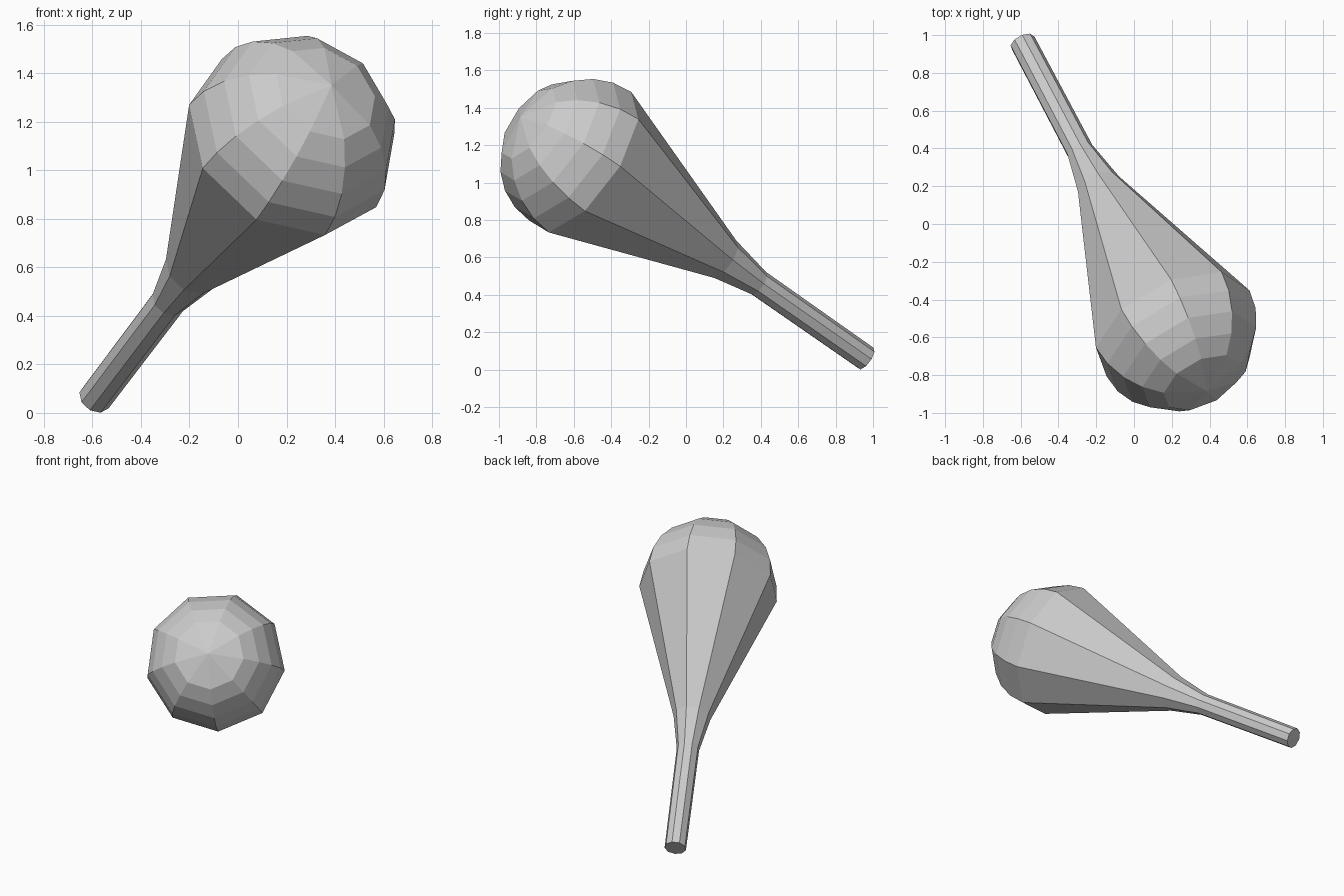
import bpy, bmesh
from math import sin, cos, pi, radians
from mathutils import Vector

if "Cube" in bpy.data.objects:
    bpy.data.objects.remove(bpy.data.objects["Cube"])

SIDES = 9
base = Vector((-0.59, 0.962, 0.06))      # centre of the handle end
ball = Vector((0.207, -0.547, 1.114))    # centre of the rounded head
R = 0.45

# Tilted frame: axis runs from handle to head, u points at one corner
axis = (ball - base).normalized()
length = (ball - base).length
u = Vector((0.403, 0.19, -0.024))
u = (u - axis * u.dot(axis)).normalized()
v = axis.cross(u)

# Profile (distance along axis, radius): handle, neck flare, then dome
profile = [(0, 0.07), (0.765, 0.073), (1.012, 0.12)]
for deg in (0, 15, 30, 45, 60):
    a = radians(deg)
    profile.append((length + R * sin(a), R * cos(a)))

bm = bmesh.new()
rings = []
for t, r in profile:
    ring = []
    for i in range(SIDES):
        a = 2 * pi * i / SIDES
        ring.append(bm.verts.new(base + axis * t + (u * cos(a) + v * sin(a)) * r))
    rings.append(ring)

# Side walls
for lo, hi in zip(rings, rings[1:]):
    for i in range(SIDES):
        j = (i + 1) % SIDES
        bm.faces.new((lo[i], lo[j], hi[j], hi[i]))

# Flat handle end and pointed fan on the dome
bm.faces.new(rings[0][::-1])
pole = bm.verts.new(base + axis * (length + R))
for i in range(SIDES):
    bm.faces.new((rings[-1][i], rings[-1][(i + 1) % SIDES], pole))

bmesh.ops.recalc_face_normals(bm, faces=bm.faces)
mesh = bpy.data.meshes.new("shaker")
bm.to_mesh(mesh)
bm.free()
bpy.context.collection.objects.link(bpy.data.objects.new("shaker", mesh))
